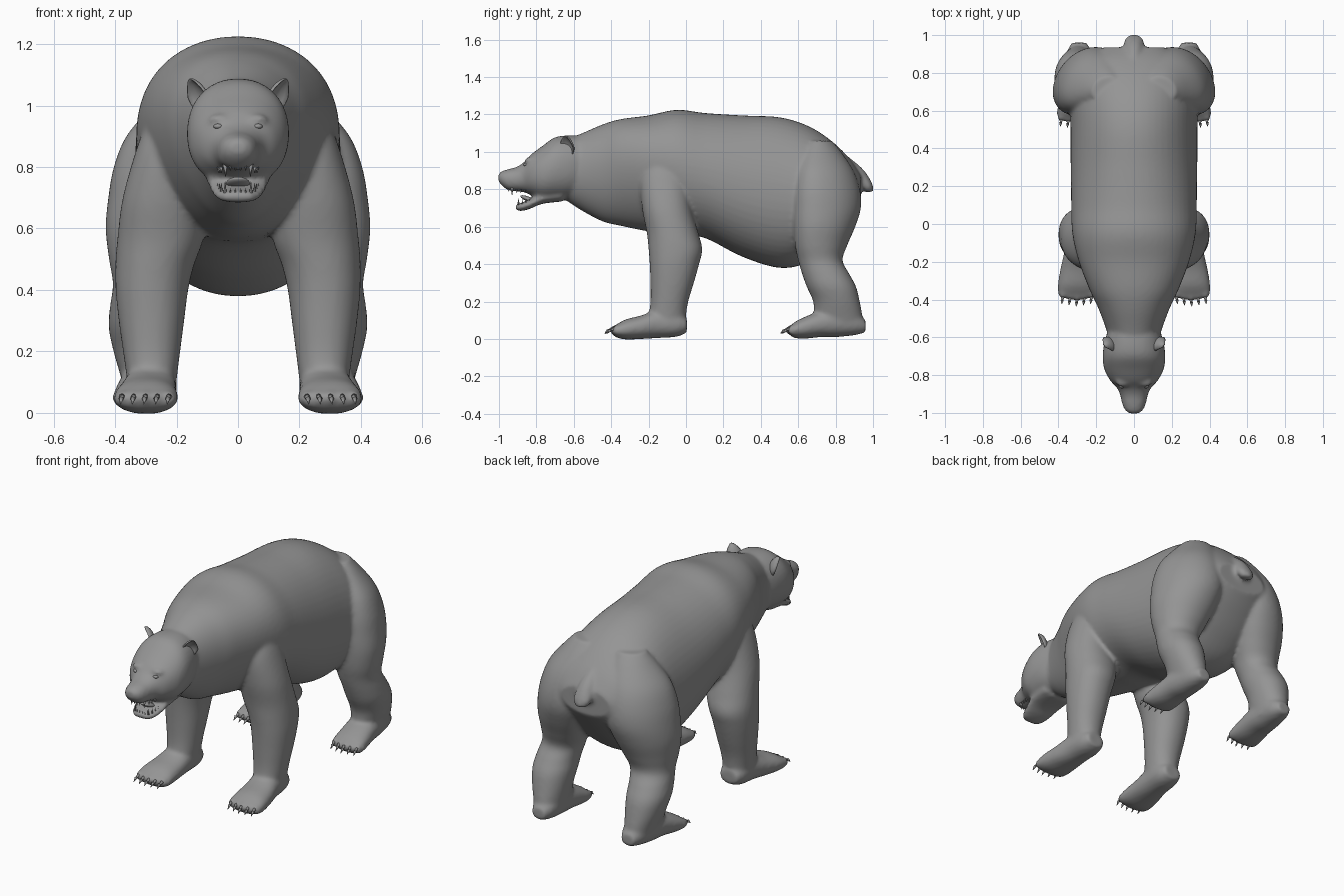
import bpy, bmesh, math
from mathutils import Vector, Matrix

fur = bpy.data.materials.new("grey_fur")
fur.diffuse_color = (0.30, 0.30, 0.30, 1)


def finish(name, bm, mirror=False):
    """Turn a bmesh into a smooth, optionally mirrored object."""
    bmesh.ops.recalc_face_normals(bm, faces=bm.faces)
    me = bpy.data.meshes.new(name)
    bm.to_mesh(me)
    bm.free()
    me.shade_smooth()
    me.materials.append(fur)
    ob = bpy.data.objects.new(name, me)
    bpy.context.collection.objects.link(ob)
    if mirror:
        ob.modifiers.new("mirror", 'MIRROR')
    return ob


def refine(rows, steps=5):
    """Catmull-Rom interpolation between stations."""
    out = []
    for i in range(len(rows) - 1):
        q = [rows[max(i - 1, 0)], rows[i], rows[i + 1], rows[min(i + 2, len(rows) - 1)]]
        for s in range(steps):
            t = s / steps
            out.append([0.5 * (2 * b + (c - a) * t + (2 * a - 5 * b + 4 * c - d) * t * t
                               + (3 * b - a - 3 * c + d) * t ** 3) for a, b, c, d in zip(*q)])
    return out + [list(rows[-1])]


def loft(bm, rows, axis, sides=(1,), power=2.2, n=40):
    """Rows are (position, x_lo, x_hi, lo, hi, skew); lo/hi run in z for axis y, in y for axis z.
    Skew widens the top of a y loft, and pulls the rear of a z loft inwards."""
    rows = [tuple(r) + (0,) * (6 - len(r)) for r in rows]
    for side in sides:
        rings = []
        for p, x0, x1, lo, hi, skew in refine(rows):
            ring = []
            for k in range(n):
                a = 2 * math.pi * k / n
                c, s = math.cos(a), math.sin(a)
                u = math.copysign(abs(c) ** (2 / power), c)
                v = math.copysign(abs(s) ** (2 / power), s)
                x = (x0 + x1) / 2 + u * (x1 - x0) / 2
                x = x * (1 + skew * v) if axis == 'y' else x - skew * v
                w = (lo + hi) / 2 + v * (hi - lo) / 2
                ring.append(bm.verts.new((side * x, p, w) if axis == 'y' else (side * x, w, p)))
            rings.append(ring)
        for r0, r1 in zip(rings, rings[1:]):
            for k in range(n):
                bm.faces.new((r0[k], r0[(k + 1) % n], r1[(k + 1) % n], r1[k]))
        bm.faces.new(rings[0])
        bm.faces.new(rings[-1])


def centred(rows):
    return [(r[0], -r[1], *r[1:]) for r in rows]


def ball(bm, loc, size, rot=Matrix()):
    m = Matrix.Translation(loc) @ rot @ Matrix.Diagonal((*size, 1))
    return bmesh.ops.create_uvsphere(bm, u_segments=16, v_segments=10, radius=1, matrix=m)['verts']


def spike(bm, base, tip, r):
    base, tip = Vector(base), Vector(tip)
    d = tip - base
    m = Matrix.Translation((base + tip) / 2) @ d.to_track_quat('Z', 'Y').to_matrix().to_4x4()
    bmesh.ops.create_cone(bm, cap_ends=True, segments=8, radius1=r, radius2=r * 0.1,
                          depth=d.length, matrix=m)


BOTH = (1, -1)
bm = bmesh.new()

# torso and neck
loft(bm, centred([
    (-0.68, .120, .77, 1.06, .0), (-0.58, .14, .70, 1.09, .05), (-0.45, .185, .63, 1.145, .15),
    (-0.35, .228, .605, 1.175, .22), (-0.20, .285, .575, 1.195, .2), (-0.05, .325, .56, 1.225, .08),
    (0.10, .332, .54, 1.208, .0), (0.30, .335, .44, 1.195, -.03), (0.50, .335, .38, 1.185, -.05),
    (0.65, .335, .41, 1.14, -.05), (0.77, .32, .51, 1.065, -.05), (0.87, .265, .63, .97, .0),
    (0.935, .16, .72, .88, .0)]), 'y', power=2.08, n=56)

# skull and muzzle
loft(bm, centred([
    (-.54, .13, .78, 1.08), (-.62, .155, .75, 1.088), (-.70, .166, .742, 1.078),
    (-.77, .157, .742, 1.03), (-.83, .125, .77, .985), (-.87, .088, .785, .942),
    (-.91, .072, .79, .918), (-.95, .063, .795, .908), (-.985, .048, .82, .895),
    (-1.003, .026, .845, .88)]), 'y')

# lower jaw
loft(bm, centred([
    (-.66, .10, .735, .80), (-.77, .10, .722, .78), (-.83, .088, .697, .75),
    (-.88, .072, .684, .728), (-.912, .045, .688, .72)]), 'y')

# front legs, with the shoulders sunk into the torso
loft(bm, [
    (1.03, .14, .25, -.16, -.03), (.95, .13, .295, -.21, .0), (.85, .12, .333, -.245, .015),
    (.70, .11, .375, -.235, .03), (.57, .113, .392, -.21, .065), (.48, .143, .399, -.20, .087),
    (.40, .162, .398, -.194, .07), (.30, .175, .388, -.19, .042), (.20, .188, .374, -.19, .012),
    (.12, .198, .363, -.20, .0), (.05, .205, .358, -.21, .0)], 'z', BOTH, power=2.15)

# front paws
loft(bm, [
    (.005, .225, .335, .035, .11), (-.05, .203, .358, .012, .15), (-.15, .20, .37, .005, .155),
    (-.24, .198, .39, .0, .125), (-.32, .196, .403, -.003, .105), (-.37, .198, .403, .008, .078),
    (-.388, .215, .39, .02, .062)], 'y', BOTH)

# hind legs, thighs angled in towards the rump
loft(bm, [
    (1.06, .08, .22, .66, .78, .02), (1.0, .08, .275, .63, .83, .03),
    (.90, .09, .355, .60, .895, .045), (.80, .09, .395, .583, .93, .05),
    (.70, .09, .415, .575, .935, .045), (.60, .11, .426, .575, .905, .035),
    (.50, .14, .418, .583, .862, .02), (.42, .168, .407, .60, .837, .005),
    (.35, .185, .416, .62, .872, .0), (.28, .19, .421, .645, .909, .0),
    (.20, .20, .405, .68, .929, .0), (.12, .21, .382, .685, .944, .0),
    (.05, .22, .362, .70, .95, .0)], 'z', BOTH, power=2.1)

# hind paws
loft(bm, [
    (.96, .25, .33, .035, .10), (.90, .222, .36, .02, .15), (.80, .213, .38, .01, .17),
    (.72, .21, .39, .01, .15), (.64, .21, .402, .002, .12), (.58, .212, .408, .005, .09),
    (.56, .23, .395, .02, .065)], 'y', BOTH)

# toes
FRONT_TOES = [(.225 + .038 * i, -.378 + .006 * abs(i - 2)) for i in range(5)]
HIND_TOES = [(.237 + .037 * i, .562 + .006 * abs(i - 2)) for i in range(5)]
for s in BOTH:
    for x, y in FRONT_TOES + HIND_TOES:
        ball(bm, (s * x, y, .047), (.021, .032, .027))

# brow ridges and nose tip
for s in BOTH:
    ball(bm, (s * .058, -.832, .955), (.042, .03, .018))
ball(bm, (0, -.975, .873), (.044, .025, .028))

# tail root, blended into the rump
loft(bm, centred([(.98, .02, .80, .86), (.92, .04, .83, .935), (.87, .052, .86, .975),
                  (.82, .054, .92, 1.0), (.785, .03, .955, 1.002)]), 'z', n=16)

# fuse all lofts into one continuous skin
body = finish("bear_body", bm)
fuse = body.modifiers.new("fuse", 'REMESH')
fuse.mode = 'VOXEL'
fuse.voxel_size = 0.011
fuse.use_smooth_shade = True
relax = body.modifiers.new("relax", 'SMOOTH')
relax.factor = 0.5
relax.iterations = 6

# claws
bm = bmesh.new()
for x, y in FRONT_TOES + HIND_TOES:
    spike(bm, (x, y - .018, .052), (x + .003, y - .045, .045), .011)
    spike(bm, (x + .003, y - .038, .047), (x + .005, y - .058, .028), .0085)
finish("claws", bm, mirror=True)

# ears: flattened pointed shells, hollowed at the front
bm = bmesh.new()
for v in ball(bm, (0, 0, 0), (1, 1, 1)):
    x, y, z = v.co
    rim = x * x + z * z
    if y < -0.01:
        y = 0.75 * (1 - rim) - 0.1
    taper = 1 - 0.4 * max(z, 0)
    v.co = (x * .047 * taper, y * .03, z * .062)
turn = (Matrix.Translation((.134, -.638, 1.03)) @ Matrix.Rotation(math.radians(14), 4, 'Y')
        @ Matrix.Rotation(math.radians(50), 4, 'Z') @ Matrix.Rotation(math.radians(10), 4, 'X'))
bmesh.ops.transform(bm, matrix=turn, verts=bm.verts)
finish("ears", bm, mirror=True)

# eyes
bm = bmesh.new()
ball(bm, (.064, -.857, .932), (.016, .013, .009))
finish("eyes", bm, mirror=True)

# tongue
bm = bmesh.new()
ball(bm, (0, -.835, .744), (.04, .055, .014), Matrix.Rotation(math.radians(-22), 4, 'X'))
finish("tongue", bm)

# teeth: canines and small side teeth, upper and lower
bm = bmesh.new()
spike(bm, (.042, -.93, .81), (.040, -.93, .768), .008)
spike(bm, (.042, -.892, .705), (.042, -.897, .752), .007)
for i in range(3):
    spike(bm, (.055 + .004 * i, -.905 + .022 * i, .80), (.054 + .004 * i, -.905 + .022 * i, .78), .006)
    spike(bm, (.054 + .006 * i, -.875 + .02 * i, .715), (.054 + .006 * i, -.875 + .02 * i, .748), .005)
for x in (.009, .025):
    spike(bm, (x, -.95, .81), (x, -.95, .787), .006)
    spike(bm, (x, -.902, .70), (x, -.902, .732), .005)
finish("teeth", bm, mirror=True)
